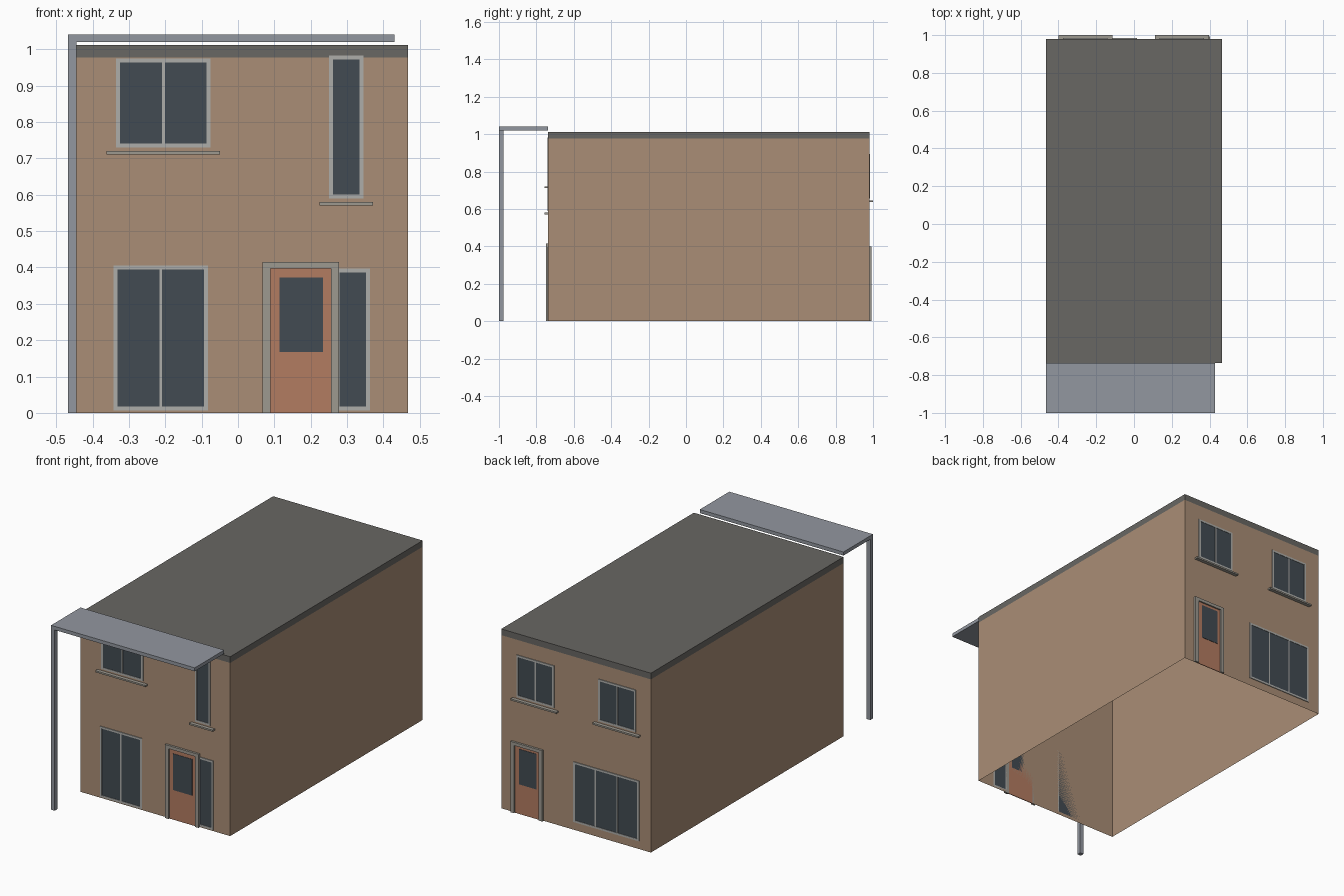
import bpy, bmesh

if "Cube" in bpy.data.objects:
    bpy.data.objects.remove(bpy.data.objects["Cube"])

X, YF, YB = 0.467, -0.737, 0.98      # half width, front wall, back wall
WALL, TOP = 0.977, 1.012             # wall height, roof top


def mat(name, rgb):
    m = bpy.data.materials.new(name)
    m.diffuse_color = (*rgb, 1)
    m.use_nodes = True
    m.node_tree.nodes["Principled BSDF"].inputs["Base Color"].default_value = m.diffuse_color
    return m


BRICK = mat("brick", (0.40, 0.27, 0.18))
ROOF = mat("roof", (0.14, 0.135, 0.125))
GLASS = mat("glass", (0.055, 0.07, 0.085))
FRAME = mat("frame", (0.42, 0.42, 0.40))
STONE = mat("stone", (0.34, 0.32, 0.28))
DOOR = mat("door", (0.45, 0.20, 0.12))
METAL = mat("metal", (0.29, 0.31, 0.35))


def boxes(name, material, specs, open_ends=False):
    """One object made of boxes given as (x0, x1, y0, y1, z0, z1)."""
    bm = bmesh.new()
    for x0, x1, y0, y1, z0, z1 in specs:
        vs = bmesh.ops.create_cube(bm, size=1)["verts"]
        for v in vs:
            v.co = (x1 if v.co.x > 0 else x0,
                    y1 if v.co.y > 0 else y0,
                    z1 if v.co.z > 0 else z0)
    bm.normal_update()
    if open_ends:
        ends = [f for f in bm.faces if abs(f.normal.z) > 0.5]
        bmesh.ops.delete(bm, geom=ends, context="FACES")
    me = bpy.data.meshes.new(name)
    bm.to_mesh(me)
    bm.free()
    me.materials.append(material)
    ob = bpy.data.objects.new(name, me)
    bpy.context.collection.objects.link(ob)
    return ob


def depth(back, d):
    """y range of a part standing d proud of the front or back wall."""
    return (YB, YB + d) if back else (YF - d, YF)


def window(name, x0, x1, z0, z1, panes, back=False, sill=False, t=0.011):
    y = depth(back, 0.004)
    bars = [(x0, x1, *y, z0, z0 + t), (x0, x1, *y, z1 - t, z1),
            (x0, x0 + t, *y, z0 + t, z1 - t), (x1 - t, x1, *y, z0 + t, z1 - t)]
    for i in range(1, panes):
        c = x0 + (x1 - x0) * i / panes
        bars.append((c - 0.004, c + 0.004, *y, z0 + t, z1 - t))
    boxes(name + "_frame", FRAME, bars)
    boxes(name + "_glass", GLASS,
          [(x0 + t, x1 - t, *depth(back, 0.002), z0 + t, z1 - t)])
    if sill:
        boxes(name + "_sill", STONE,
              [(x0 - 0.026, x1 + 0.026, *depth(back, 0.02), z0 - 0.019, z0 - 0.010)])


def door(name, x0, x1, top, glass, back=False):
    y, j = depth(back, 0.012), 0.022
    boxes(name + "_surround", STONE,
          [(x0, x0 + j, *y, 0, top - 0.018), (x1 - j, x1, *y, 0, top - 0.018),
           (x0, x1, *y, top - 0.018, top)])
    boxes(name + "_leaf", DOOR, [(x0 + j, x1 - j, *depth(back, 0.004), 0, top - 0.018)])
    gx0, gx1, gz0, gz1 = glass
    boxes(name + "_glass", GLASS, [(gx0, gx1, *depth(back, 0.006), gz0, gz1)])


# Shell, open underneath, and flat roof
boxes("walls", BRICK, [(-X, X, YF, YB, 0, WALL)], open_ends=True)
boxes("roof", ROOF, [(-X, X, YF, YB, WALL, TOP)])

# Front canopy on a single corner post
boxes("canopy", METAL, [(-X, 0.43, -1.0, YF, 1.02, 1.04)])
boxes("canopy_post", METAL, [(-X, -0.444, -1.0, -0.977, 0, 1.02)])

# Front openings
window("front_upper_window", -0.335, -0.075, 0.73, 0.975, 2, sill=True)
window("front_tall_window", 0.25, 0.345, 0.59, 0.983, 1, sill=True)
window("front_patio_window", -0.343, -0.082, 0.007, 0.405, 2)
window("front_side_light", 0.268, 0.363, 0.007, 0.397, 1)
door("front_door", 0.068, 0.278, 0.415, (0.114, 0.234, 0.168, 0.373))

# Back openings
window("back_upper_window_right", 0.136, 0.37, 0.655, 0.893, 2, back=True, sill=True)
window("back_upper_window_left", -0.375, -0.141, 0.655, 0.893, 2, back=True, sill=True)
window("back_patio_window", -0.395, 0.015, 0.045, 0.385, 3, back=True)
door("back_door", 0.203, 0.402, 0.40, (0.243, 0.352, 0.168, 0.367), back=True)
